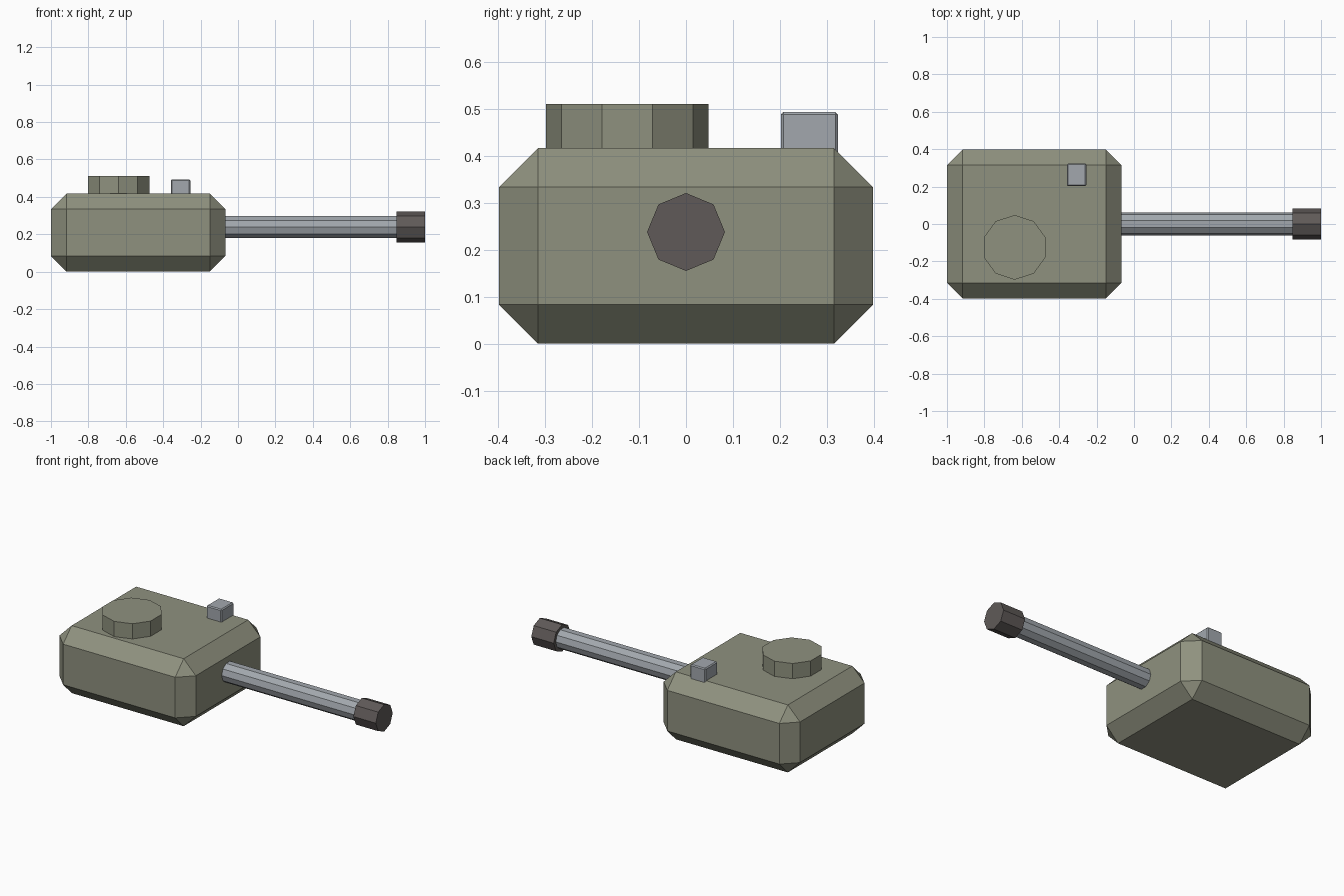
import bpy, bmesh, math
from mathutils import Matrix, Vector

if "Cube" in bpy.data.objects:
    bpy.data.objects.remove(bpy.data.objects["Cube"])


def material(name, rgb):
    m = bpy.data.materials.new(name)
    m.diffuse_color = (*rgb, 1)
    m.use_nodes = True
    m.node_tree.nodes["Principled BSDF"].inputs["Base Color"].default_value = m.diffuse_color
    return m


OLIVE = material("olive armour", (0.275, 0.285, 0.212))
STEEL = material("grey steel", (0.36, 0.39, 0.42))
DARK = material("dark muzzle", (0.115, 0.102, 0.098))


def finish(bm, name, mat):
    me = bpy.data.meshes.new(name)
    bmesh.ops.recalc_face_normals(bm, faces=bm.faces)
    bm.to_mesh(me)
    bm.free()
    me.materials.append(mat)
    ob = bpy.data.objects.new(name, me)
    bpy.context.collection.objects.link(ob)


def bevelled_box(name, lo, hi, bevel, mat):
    lo, hi = Vector(lo), Vector(hi)
    bm = bmesh.new()
    bmesh.ops.create_cube(bm, size=1, matrix=Matrix.Translation((lo + hi) / 2)
                          @ Matrix.Diagonal((*(hi - lo), 1)))
    bmesh.ops.bevel(bm, geom=bm.edges[:], offset=bevel, segments=1,
                    affect='EDGES', profile=0.5)
    finish(bm, name, mat)


def prism(name, base, axis, length, radius, sides, mat):
    # Prism along x or z, always with a corner pointing to +y
    bm = bmesh.new()
    ring = []
    for i in range(sides):
        a = 2 * math.pi * i / sides
        y, w = radius * math.cos(a), radius * math.sin(a)
        off = (0, y, w) if axis == 'X' else (w, y, 0)
        ring.append(bm.verts.new(Vector(base) + Vector(off)))
    face = bm.faces.new(ring)
    ext = bmesh.ops.extrude_face_region(bm, geom=[face], use_keep_orig=True)
    verts = [g for g in ext["geom"] if isinstance(g, bmesh.types.BMVert)]
    bmesh.ops.translate(bm, verts=verts,
                        vec=(length, 0, 0) if axis == 'X' else (0, 0, length))
    finish(bm, name, mat)


# Turret body with wide chamfers
bevelled_box("turret_body", (-1, -0.398, 0), (-0.068, 0.398, 0.417), 0.083, OLIVE)
# Commander's hatch and sight box on the roof
prism("hatch", (-0.638, -0.125, 0.38), 'Z', 0.131, 0.173, 10, OLIVE)
bevelled_box("sight_box", (-0.358, 0.202, 0.375), (-0.255, 0.324, 0.494), 0.006, STEEL)
# Gun barrel and muzzle
prism("barrel", (-0.12, 0, 0.238), 'X', 1.0, 0.062, 10, STEEL)
prism("muzzle", (0.847, 0, 0.238), 'X', 0.153, 0.083, 8, DARK)
